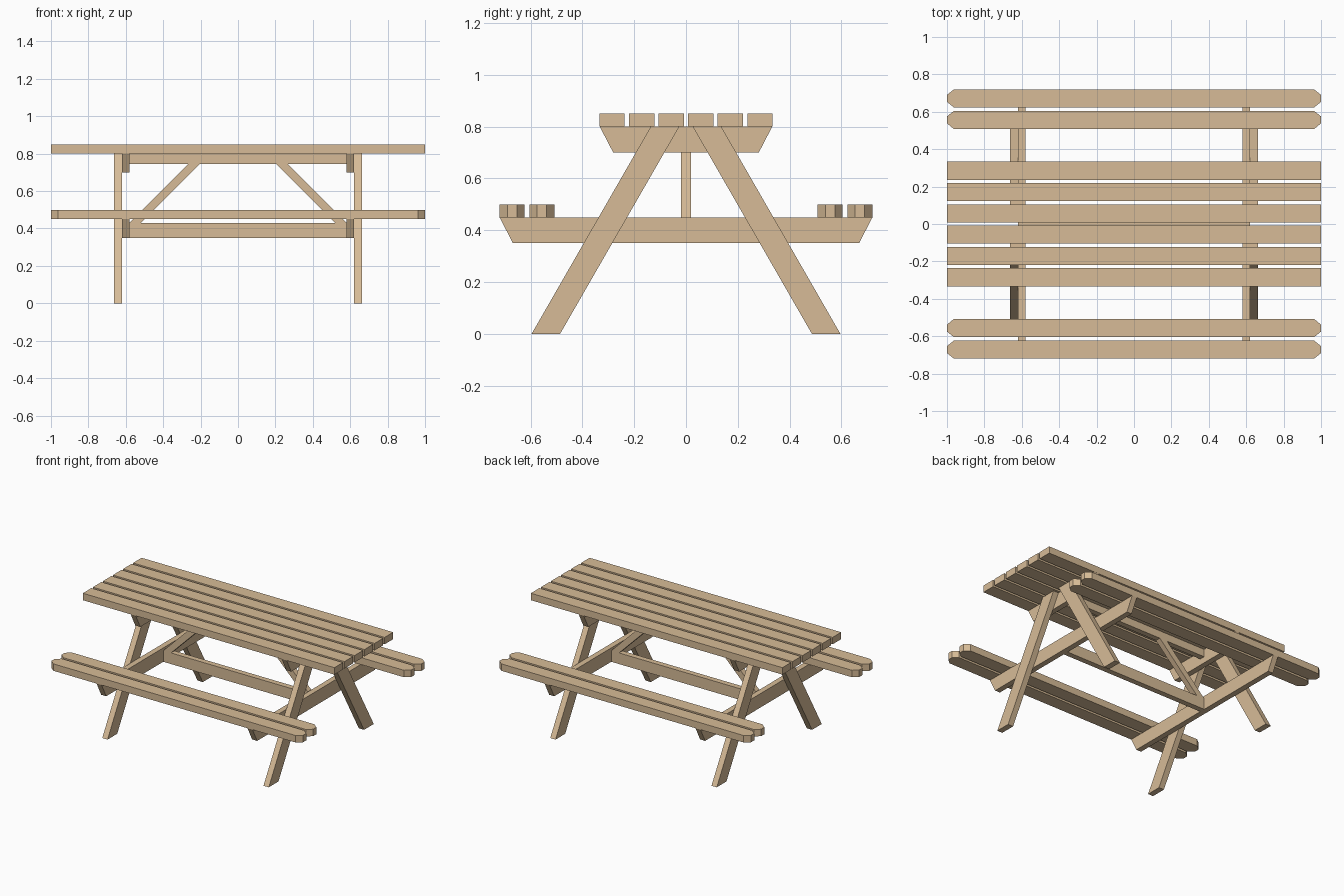
import bpy, bmesh

if "Cube" in bpy.data.objects:
    bpy.data.objects.remove(bpy.data.objects["Cube"])

wood = bpy.data.materials.new("light wood")
wood.diffuse_color = (0.68, 0.50, 0.31, 1)
wood.use_nodes = True
wood.node_tree.nodes["Principled BSDF"].inputs["Base Color"].default_value = wood.diffuse_color


def prism(name, profile, axis, lo, hi):
    """Extrude a 2D profile along an axis; profile is (y,z), (x,z) or (x,y)."""
    def place(p, d):
        return {"x": (d, p[0], p[1]), "y": (p[0], d, p[1]), "z": (p[0], p[1], d)}[axis]
    bm = bmesh.new()
    a = [bm.verts.new(place(p, lo)) for p in profile]
    b = [bm.verts.new(place(p, hi)) for p in profile]
    bm.faces.new(a)
    bm.faces.new(b)
    n = len(profile)
    for i in range(n):
        j = (i + 1) % n
        bm.faces.new((a[i], a[j], b[j], b[i]))
    bmesh.ops.recalc_face_normals(bm, faces=bm.faces)
    mesh = bpy.data.meshes.new(name)
    bm.to_mesh(mesh)
    bm.free()
    mesh.materials.append(wood)
    ob = bpy.data.objects.new(name, mesh)
    bpy.context.collection.objects.link(ob)
    return ob


def rect(x, y0, y1):
    return [(-x, y0), (x, y0), (x, y1), (-x, y1)]


# table top planks
for i in range(6):
    y = (i - 2.5) * 0.114
    prism("top_plank", rect(1, y - 0.0485, y + 0.0485), "z", 0.80, 0.85)

# bench planks with clipped corners
c, w, h = 0.037, 0.0485, 0.0185
for s in (-1, 1):
    for yc in (0.5565, 0.6715):
        y = s * yc
        outline = [(-1, y - h), (-1 + c, y - w), (1 - c, y - w), (1, y - h),
                   (1, y + h), (1 - c, y + w), (-1 + c, y + w), (-1, y + h)]
        prism("bench_plank", outline, "z", 0.45, 0.50)

for s in (-1, 1):
    # cross beams with slanted ends
    prism("top_cross_beam", [(-0.333, 0.8), (0.333, 0.8), (0.281, 0.7), (-0.281, 0.7)],
          "x", s * 0.58, s * 0.62)
    prism("bench_cross_beam", [(-0.72, 0.45), (0.72, 0.45), (0.668, 0.35), (-0.668, 0.35)],
          "x", s * 0.58, s * 0.62)
    # splayed legs on the outside of the beams
    for t in (-1, 1):
        prism("leg", [(t * 0.596, 0), (t * 0.486, 0), (t * 0.026, 0.8), (t * 0.136, 0.8)],
              "x", s * 0.62, s * 0.662)
    # diagonal brace
    prism("brace", [(s * 0.203, 0.745), (s * 0.265, 0.745), (s * 0.58, 0.43), (s * 0.518, 0.43)],
          "y", -0.02, 0.02)

# long beams along the middle
prism("upper_long_beam", rect(0.58, 0.745, 0.80), "y", -0.02, 0.02)
prism("lower_long_beam", rect(0.58, 0.35, 0.43), "y", -0.02, 0.02)
